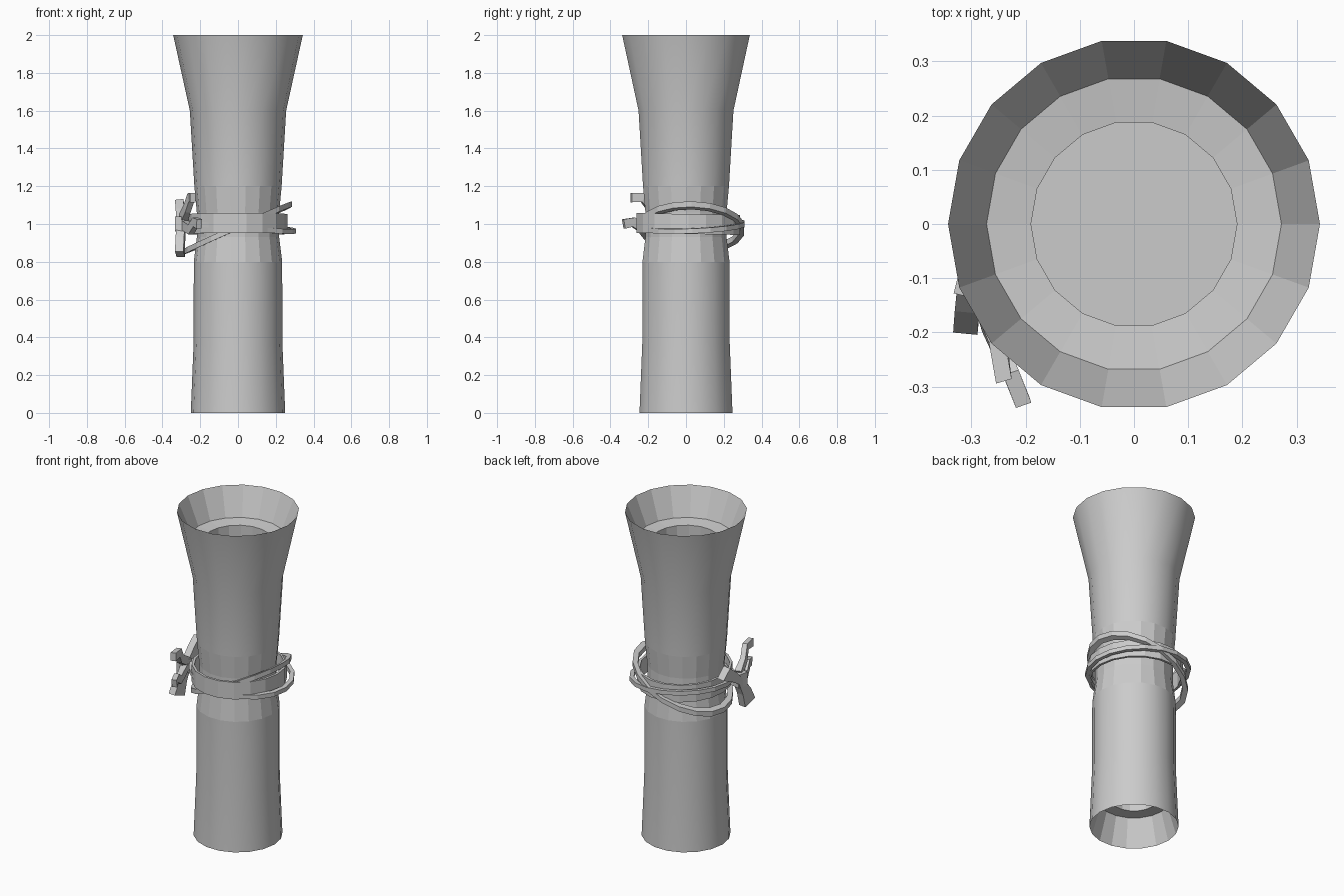
import bpy, bmesh
from math import sin, cos, pi
from mathutils import Vector

if "Cube" in bpy.data.objects:
    bpy.data.objects.remove(bpy.data.objects["Cube"])

SIDES = 18


def finish(name, bm, smooth=False):
    mesh = bpy.data.meshes.new(name)
    for f in bm.faces:
        f.smooth = smooth
    bm.to_mesh(mesh)
    bm.free()
    obj = bpy.data.objects.new(name, mesh)
    bpy.context.collection.objects.link(obj)
    return obj


def lathe(name, profile, smooth=False, cap=None):
    """Revolve (radius, z) points; cap closes the 'first' or 'last' ring."""
    bm = bmesh.new()
    rings = [[bm.verts.new((r * cos(2 * pi * i / SIDES), r * sin(2 * pi * i / SIDES), z))
              for i in range(SIDES)] for r, z in profile]
    for a, b in zip(rings, rings[1:]):
        for i in range(SIDES):
            j = (i + 1) % SIDES
            bm.faces.new((a[i], a[j], b[j], b[i]))
    if cap == 'first':
        bm.faces.new(rings[0][::-1])
    elif cap == 'last':
        bm.faces.new(rings[-1])
    return finish(name, bm, smooth)


def wrap(name, rx, ry, cy, z, height, thick, tilt_x=0.0, tilt_y=0.0):
    """Closed ribbon loop around the scroll; tilts are z slopes along x and y."""
    bm = bmesh.new()
    rings = []
    for i in range(SIDES):
        a = 2 * pi * i / SIDES
        ring = []
        for s, h in ((0, -1), (0, 1), (-thick, 1), (-thick, -1)):
            x, y = (rx + s) * cos(a), (ry + s) * sin(a)
            ring.append(bm.verts.new((x, y + cy, z + tilt_x * x + tilt_y * y + h * height / 2)))
        rings.append(ring)
    for i in range(SIDES):
        a, b = rings[i], rings[(i + 1) % SIDES]
        for k in range(4):
            m = (k + 1) % 4
            bm.faces.new((a[k], b[k], b[m], a[m]))
    bmesh.ops.recalc_face_normals(bm, faces=bm.faces)
    return finish(name, bm)


def strip(name, stations, side, thick):
    """Ribbon piece through (x, y, z, width) stations, width along 'side'."""
    bm = bmesh.new()
    side = Vector(side).normalized()
    pts = [Vector(s[:3]) for s in stations]
    rings = []
    for i, p in enumerate(pts):
        d = pts[min(i + 1, len(pts) - 1)] - pts[max(i - 1, 0)]
        n = d.cross(side).normalized() * thick / 2
        w = side * stations[i][3] / 2
        rings.append([bm.verts.new(p + q) for q in (w + n, w - n, -w - n, -w + n)])
    for a, b in zip(rings, rings[1:]):
        for k in range(4):
            m = (k + 1) % 4
            bm.faces.new((a[k], a[m], b[m], b[k]))
    bm.faces.new(rings[0])
    bm.faces.new(rings[-1])
    bmesh.ops.recalc_face_normals(bm, faces=bm.faces)
    return finish(name, bm)


# Rolled paper: smooth ends, faceted pinched waist
lathe("scroll_lower", [(0.25, 0), (0.235, 0.37), (0.234, 0.8)], smooth=True)
lathe("scroll_waist", [(0.234, 0.8), (0.218, 0.93), (0.218, 1.06), (0.231, 1.2)])
lathe("scroll_upper", [(0.231, 1.2), (0.255, 1.6), (0.343, 2.0)], smooth=True)

# Stepped hollows inside both ends
lathe("top_hollow", [(0.343, 2.0), (0.272, 1.83), (0.19, 1.82), (0.19, 1.62)], cap='last')
lathe("bottom_hollow", [(0.13, 0.37), (0.13, 0.175), (0.20, 0.17), (0.25, 0)], cap='first')

# Wide band and the two narrow loose loops
wrap("ribbon_band", 0.262, 0.277, 0.012, 1.0, 0.105, 0.015, tilt_y=-0.02)
wrap("ribbon_loop_rising", 0.285, 0.28, 0.03, 0.98, 0.03, 0.03, tilt_x=0.44, tilt_y=-0.02)
wrap("ribbon_loop_low", 0.307, 0.28, 0.035, 0.99, 0.026, 0.025, tilt_x=-0.09, tilt_y=0.04)

# Bow: knot, two flaring wings, two bent tails
strip("bow_knot", [(-0.30, -0.10, 0.96, 0.07), (-0.30, -0.10, 1.04, 0.07)], (0.25, 1, 0), 0.05)
strip("bow_wing_lower", [(-0.30, -0.08, 1.0, 0.04), (-0.305, -0.13, 0.92, 0.07),
                         (-0.307, -0.16, 0.84, 0.09)], (0.1, 1, -0.35), 0.045)
strip("bow_wing_upper", [(-0.30, -0.08, 1.0, 0.04), (-0.305, 0.0, 1.06, 0.06),
                         (-0.307, 0.07, 1.10, 0.08)], (0.1, 0.6, -0.7), 0.045)
strip("bow_tail_upper", [(-0.29, -0.10, 1.03, 0.04), (-0.27, -0.18, 1.08, 0.03),
                         (-0.25, -0.225, 1.14, 0.03), (-0.24, -0.29, 1.14, 0.03)], (1, 0.3, 0), 0.05)
strip("bow_tail_lower", [(-0.29, -0.10, 1.0, 0.04), (-0.25, -0.22, 0.97, 0.03),
                         (-0.225, -0.28, 1.01, 0.03), (-0.205, -0.33, 1.0, 0.03)], (1, 0.35, 0), 0.05)
